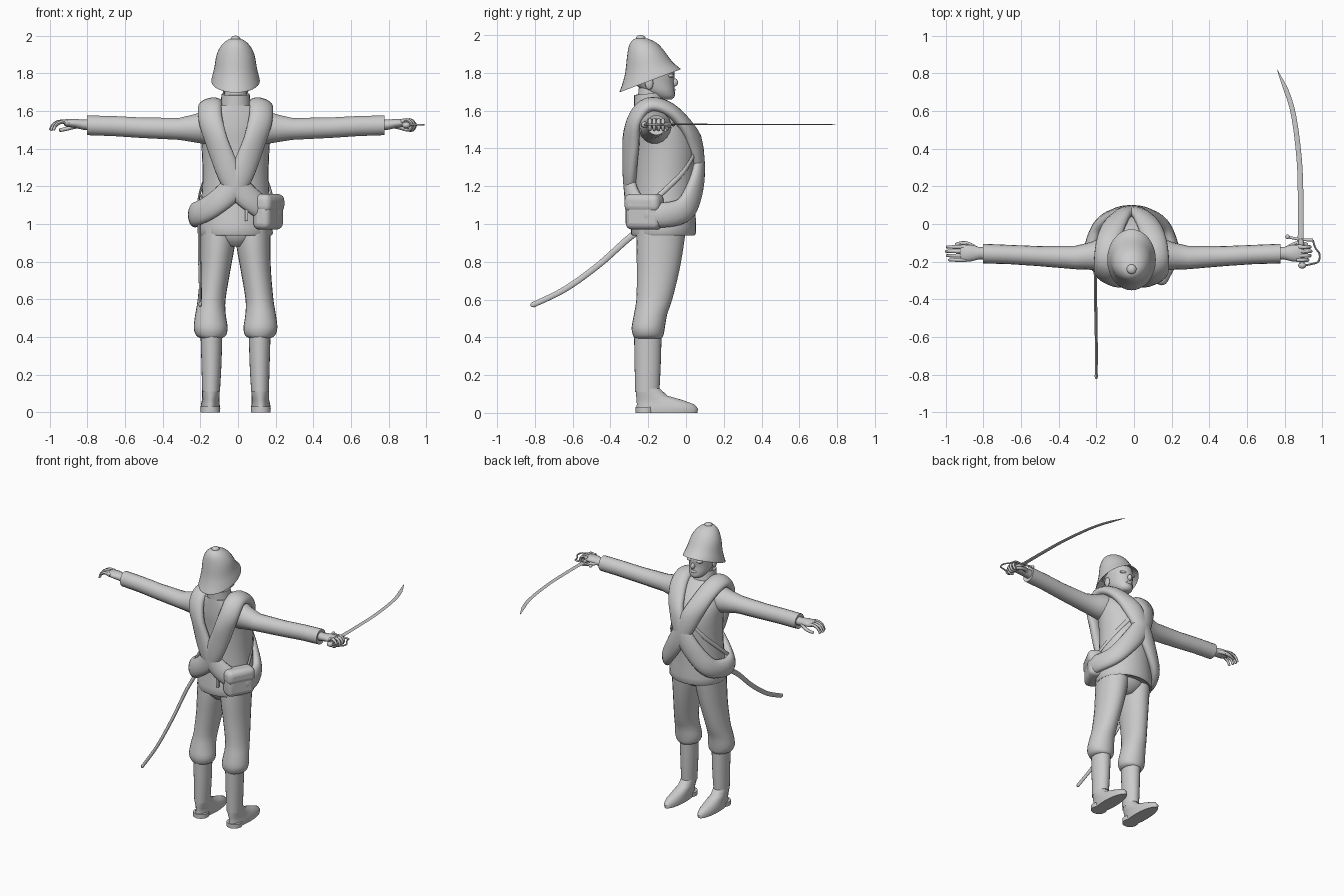
import bpy, bmesh, math
from mathutils import Vector, Matrix

if "Cube" in bpy.data.objects:
    bpy.data.objects.remove(bpy.data.objects["Cube"], do_unlink=True)

CX = -0.013          # body midline
SIDES = (("left", 1), ("right", -1))
parts = []

grey = bpy.data.materials.new("plain_grey")
grey.use_nodes = True
grey.diffuse_color = (0.6, 0.6, 0.6, 1)
grey.node_tree.nodes["Principled BSDF"].inputs["Base Color"].default_value = (0.6, 0.6, 0.6, 1)


def finish(name, bm):
    bmesh.ops.recalc_face_normals(bm, faces=bm.faces)
    mesh = bpy.data.meshes.new(name)
    bm.to_mesh(mesh)
    bm.free()
    ob = bpy.data.objects.new(name, mesh)
    bpy.context.collection.objects.link(ob)
    mesh.materials.append(grey)
    parts.append(ob)
    return ob


def skin(name, rings, closed=False):
    """Joins rings of points into a tube, capped unless closed."""
    bm = bmesh.new()
    rows = [[bm.verts.new(p) for p in ring] for ring in rings]
    n = len(rows[0])
    for i in range(len(rows) - (0 if closed else 1)):
        a, b = rows[i], rows[(i + 1) % len(rows)]
        for j in range(n):
            bm.faces.new((a[j], a[(j + 1) % n], b[(j + 1) % n], b[j]))
    if not closed:
        bm.faces.new(rows[0])
        bm.faces.new(rows[-1])
    return finish(name, bm)


def spline(points, steps=5, closed=False):
    """Catmull-Rom curve through points of any dimension."""
    n = len(points)
    get = lambda i: points[i % n] if closed else points[max(0, min(n - 1, i))]
    out = []
    for i in range(n if closed else n - 1):
        p = [get(i + k) for k in (-1, 0, 1, 2)]
        for s in range(steps):
            t = s / steps
            out.append([0.5 * (2 * b + (c - a) * t + (2 * a - 5 * b + 4 * c - d) * t * t
                               + (3 * b - a - 3 * c + d) * t ** 3) for a, b, c, d in zip(*p)])
    if not closed:
        out.append(list(points[-1]))
    return out


def circle(n):
    return [(math.cos(2 * math.pi * k / n), math.sin(2 * math.pi * k / n)) for k in range(n)]


def upright(name, rings, n=24, smooth=True):
    """Rings: z, x, y, x radius, y radius, tilt."""
    rings = [tuple(r) + (0,) * (6 - len(r)) for r in rings]
    if smooth:
        rings = spline(rings, 3)
    return skin(name, [[(CX + x + rx * c, y + ry * s, z + tilt * ry * s) for c, s in circle(n)]
                       for z, x, y, rx, ry, tilt in rings])


def sideways(name, side, rings, n=18):
    """Rings: x, y, z, y radius, z radius."""
    return skin(name, [[(CX + side * x, y + ry * c, z + rz * s) for c, s in circle(n)]
                       for x, y, z, ry, rz in rings])


def sweep(name, points, wide, thick, normal, closed=False, taper=lambda t: 1, n=12):
    """Oval section along a curve; normal(point) gives the thin direction."""
    path = [Vector(p) for p in spline(points, 5, closed)]
    m, rings = len(path), []
    for i, p in enumerate(path):
        if closed:
            along = path[(i + 1) % m] - path[i - 1]
        else:
            along = path[min(i + 1, m - 1)] - path[max(i - 1, 0)]
        across = along.cross(normal(p)).normalized()
        out = across.cross(along).normalized()
        k = taper(i / (m - 1))
        rings.append([p + across * wide * k * c + out * thick * k * s for c, s in circle(n)])
    return skin(name, rings, closed)


def ball(name, centre, size):
    bm = bmesh.new()
    bmesh.ops.create_uvsphere(bm, u_segments=16, v_segments=10, radius=1)
    bm.transform(Matrix.Translation(centre) @ Matrix.Diagonal((*size, 1)))
    return finish(name, bm)


up = lambda p: Vector((0, 0, 1))
aside = lambda p: Vector((1, 0, 0))

# Jacket, collar and hips
upright("jacket", [(.952, 0, -.12, .17, .15), (.95, 0, -.12, .198, .172), (1.1, 0, -.115, .184, .165),
                   (1.25, 0, -.11, .175, .163), (1.4, 0, -.11, .18, .163), (1.5, 0, -.13, .185, .15),
                   (1.58, 0, -.16, .165, .118), (1.63, 0, -.185, .11, .09)], 32)
upright("collar", [(1.6, 0, -.19, .085, .085), (1.64, 0, -.195, .078, .08), (1.69, 0, -.2, .075, .075, .1),
                   (1.685, 0, -.2, .06, .06)], smooth=False)
upright("hips", [(.88, 0, -.14, .06, .08), (.92, 0, -.135, .13, .12), (.98, 0, -.13, .18, .14)])

# Head
upright("neck", [(1.62, 0, -.195, .06, .065), (1.72, 0, -.185, .058, .065)])
upright("head", [(1.66, 0, -.11, .03, .035), (1.675, 0, -.12, .05, .06), (1.705, 0, -.145, .068, .085),
                 (1.75, 0, -.168, .077, .104), (1.8, 0, -.175, .082, .114), (1.86, 0, -.18, .075, .1)])
ball("nose", (CX, -.062, 1.75), (.014, .02, .022))
ball("lips", (CX, -.068, 1.71), (.026, .012, .011))
ball("chin", (CX, -.09, 1.68), (.026, .022, .018))
for word, s in SIDES:
    ball(word + "_ear", (CX + s * .08, -.195, 1.745), (.012, .022, .034))
    ball(word + "_brow", (CX + s * .032, -.082, 1.785), (.03, .018, .011))

# Sun helmet with a sloping brim
upright("helmet", [(1.81, 0, -.19, .09, .11, .3), (1.765, 0, -.19, .122, .153, .37), (1.76, 0, -.19, .129, .162, .37),
                   (1.785, 0, -.192, .124, .147, .34), (1.83, 0, -.198, .113, .124, .25),
                   (1.9, 0, -.212, .1, .1, .12), (1.95, 0, -.225, .074, .076, .05),
                   (1.978, 0, -.235, .04, .042), (1.986, 0, -.24, .01, .01)], 32)
ball("helmet_knob", (CX, -.24, 1.983), (.026, .026, .017))

for word, s in SIDES:
    # Trousers, leg wraps and boots
    upright(word + "_trouser_leg", [(.395, s * .13, -.2, .06, .07), (.41, s * .13, -.2, .08, .08),
            (.45, s * .132, -.2, .09, .088), (.52, s * .133, -.188, .081, .088), (.6, s * .127, -.168, .074, .095),
            (.75, s * .108, -.148, .08, .112), (.88, s * .095, -.138, .09, .125), (.98, s * .09, -.13, .095, .13)])
    upright(word + "_leg_wrap", [(.11, s * .13, -.205, .047, .064), (.25, s * .128, -.203, .053, .069),
                                 (.42, s * .128, -.202, .058, .073)])
    upright(word + "_boot", [(0, s * .134, -.1, .05, .16), (.022, s * .134, -.1, .053, .164),
                             (.045, s * .134, -.108, .049, .152), (.068, s * .132, -.14, .046, .122),
                             (.09, s * .131, -.18, .046, .084), (.13, s * .13, -.203, .047, .062)], smooth=False)
    upright(word + "_boot_heel", [(0, s * .134, -.215, .052, .052), (.03, s * .134, -.215, .052, .052)], smooth=False)

    # Sleeves and palms
    sideways(word + "_sleeve", s, [(.1, -.16, 1.51, .09, .09), (.17, -.163, 1.512, .085, .088),
             (.22, -.17, 1.508, .073, .075), (.3, -.178, 1.505, .062, .059), (.5, -.17, 1.511, .053, .055),
             (.65, -.162, 1.52, .051, .054), (.79, -.157, 1.524, .052, .053), (.785, -.157, 1.524, .035, .035)])
    sideways(word + "_palm", s, [(.77, -.155, 1.525, .032, .03), (.81, -.155, 1.527, .033, .027),
             (.85, -.155, 1.534, .043, .025), (.9, -.155, 1.537, .046, .02), (.91, -.155, 1.537, .04, .013)])
    # Fingers: one hand closed on the grip, the other relaxed
    closed = s == 1
    bend = [(.89, 1.545), (.925, 1.55), (.947, 1.525), (.935, 1.5), (.905, 1.502)] if closed else \
           [(.89, 1.54), (.93, 1.543), (.962, 1.528), (.98, 1.498)]
    for i in range(4):
        y = -.122 - i * .023
        reach = (0, .005, 0, -.012)[i]
        sweep(f"{word}_finger_{i + 1}", [(CX + s * (x + reach), y, z) for x, z in bend],
              .0115, .0115, lambda p: Vector((0, 1, 0)), taper=lambda t: 1 - .35 * t, n=8)
    sweep(word + "_thumb", [(CX + s * x, y, z) for x, y, z in
          ((.82, -.135, 1.525), (.865, -.108, 1.515), (.9, -.102, 1.505), (.935, -.11, 1.497))],
          .014, .014, up, taper=lambda t: 1 - .35 * t, n=8)

    # Rolled band over this shoulder, crossing to the other hip
    loop = [(.135, -.2, 1.63), (.13, -.275, 1.54), (.075, -.295, 1.37), (0, -.295, 1.21), (-.12, -.265, 1.1),
            (-.215, -.17, 1.05), (-.175, -.02, 1.07), (-.09, .045, 1.18), (0, .063, 1.32), (.07, .03, 1.47),
            (.12, -.08, 1.6)]
    sweep(word + "_shoulder_roll", [(CX + s * x, y, z) for x, y, z in loop], .066, .037,
          lambda p: Vector((p.x - CX, p.y + .12, max(0, p.z - 1.45) * 3)), closed=True, n=16)
    # Thin sling at the front of each flank
    sweep(word + "_sling", [(CX + s * x, y, z) for x, y, z in
          ((.07, .05, 1.38), (.14, -.01, 1.28), (.185, -.11, 1.18), (.2, -.2, 1.1))], .013, .006,
          lambda p: Vector((p.x - CX, p.y + .12, 0)), n=8)


# Haversack on one hip, with its flap
def box(name, centre, size, turn, bevel):
    bm = bmesh.new()
    bmesh.ops.create_cube(bm, size=1)
    bm.transform(Matrix.Translation(centre) @ Matrix.Rotation(turn, 4, "Z") @ Matrix.Diagonal((*size, 1)))
    ob = finish(name, bm)
    mod = ob.modifiers.new("rounding", "BEVEL")
    mod.width, mod.segments = bevel, 4


turn = math.radians(-28)
box("haversack", (.16, -.22, 1.065), (.1, .2, .19), turn, .035)
box("haversack_flap", (.163, -.222, 1.11), (.106, .206, .1), turn, .035)
box("hanging_strap", (.045, -.295, 1.08), (.018, .02, .13), 0, .004)

# Curved scabbard
sweep("scabbard", [(-.205, -.14, 1.03), (-.205, -.29, .935), (-.203, -.46, .785), (-.2, -.64, .655), (-.2, -.81, .572)],
      .018, .009, aside, taper=lambda t: 1 - .2 * t)
ball("scabbard_tip", (-.2, -.808, .573), (.009, .016, .014))

# Sword in the outstretched hand
sweep("sword_blade", [(.885, -.09, 1.527), (.885, .1, 1.527), (.877, .345, 1.527), (.838, .62, 1.527), (.76, .82, 1.527)],
      .016, .004, up, taper=lambda t: 1 - .25 * t if t < .85 else max(.05, (1 - t) * 5.2))
sweep("sword_grip", [(.886, -.08, 1.525), (.89, -.15, 1.525), (.893, -.22, 1.525)], .014, .013, up)
ball("sword_pommel", (.893, -.22, 1.525), (.022, .017, .017))
sweep("sword_crossguard", [(.82, -.07, 1.527), (.89, -.083, 1.527), (.95, -.085, 1.527)], .007, .006, up, n=8)
ball("crossguard_end", (.815, -.068, 1.527), (.012, .012, .01))
sweep("knuckle_guard", [(.95, -.085, 1.527), (.962, -.125, 1.527), (.985, -.16, 1.527), (.978, -.2, 1.527),
                        (.94, -.213, 1.527), (.893, -.222, 1.525)], .005, .005, up, n=8)

# Smooth shading with sharp edges kept
bpy.ops.object.select_all(action="DESELECT")
for ob in parts:
    ob.select_set(True)
bpy.context.view_layer.objects.active = parts[0]
bpy.ops.object.shade_smooth_by_angle(angle=math.radians(45))
